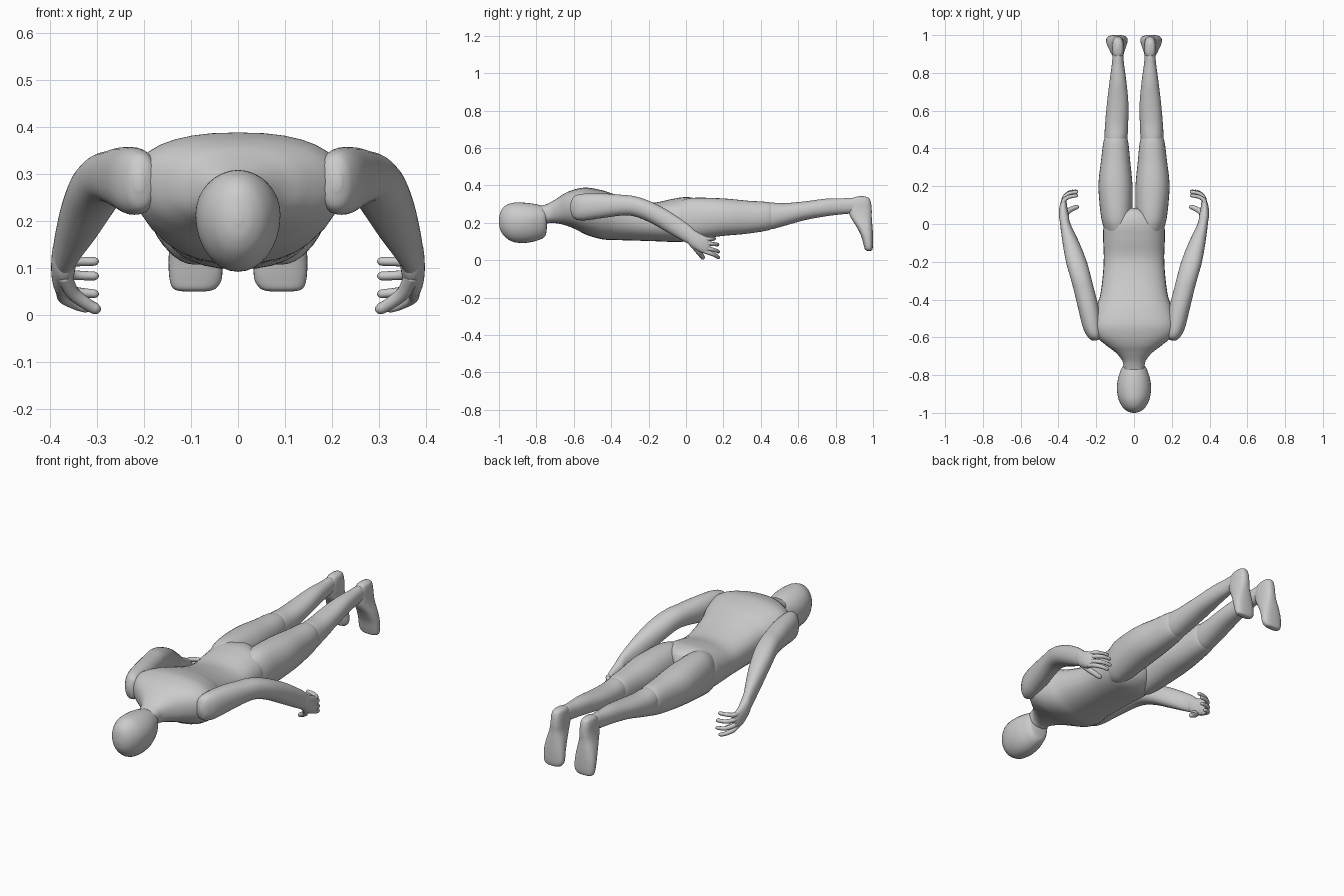
import bpy, bmesh, math
from mathutils import Vector

N = 32


def spline(rows, sub=6):
    """Catmull-Rom interpolation through rows of equal length."""
    out = []
    last = len(rows) - 1
    for i in range(last):
        p0, p1 = rows[max(i - 1, 0)], rows[i]
        p2, p3 = rows[i + 1], rows[min(i + 2, last)]
        for k in range(sub):
            t = k / sub
            out.append([0.5 * (2 * b + (c - a) * t + (2 * a - 5 * b + 4 * c - d) * t * t
                               + (3 * b - a - 3 * c + d) * t ** 3)
                        for a, b, c, d in zip(p0, p1, p2, p3)])
    out.append(list(rows[-1]))
    return out


def skin(name, rings, mirror=True):
    bm = bmesh.new()
    vr = [[bm.verts.new(p) for p in ring] for ring in rings]
    n = len(vr[0])
    for a, b in zip(vr, vr[1:]):
        for i in range(n):
            j = (i + 1) % n
            bm.faces.new((a[i], a[j], b[j], b[i]))
    bm.faces.new(vr[0])
    bm.faces.new(vr[-1])
    bmesh.ops.recalc_face_normals(bm, faces=bm.faces)
    for f in bm.faces:
        f.smooth = True
    me = bpy.data.meshes.new(name)
    bm.to_mesh(me)
    bm.free()
    ob = bpy.data.objects.new(name, me)
    bpy.context.collection.objects.link(ob)
    if mirror:
        ob.modifiers.new("mirror", 'MIRROR').use_mirror_merge = False
    return ob


def loft(name, rows, axis='y', power=2.2, mirror=True):
    """Rows: position, x min, x max, low, high, optional height of widest line."""
    rows = [r if len(r) == 6 else (*r, (r[3] + r[4]) / 2) for r in rows]
    rings = []
    for a, x0, x1, v0, v1, vm in spline(rows):
        ring = []
        for i in range(N):
            t = 2 * math.pi * i / N
            c, s = math.cos(t), math.sin(t)
            u = math.copysign(abs(c) ** (2 / power), c)
            w = math.copysign(abs(s) ** (2 / power), s)
            x = (x0 + x1) / 2 + (x1 - x0) / 2 * u
            v = vm + w * ((v1 - vm) if w > 0 else (vm - v0))
            ring.append((x, a, v) if axis == 'y' else (x, v, a))
        rings.append(ring)
    return skin(name, rings, mirror)


def finger(name, pts, r):
    """Tapered tube with a rounded tip."""
    path = [Vector(p) for p in spline(pts, 5)]
    path.append(path[-1] + (path[-1] - path[-2]).normalized() * r * 0.5)
    path.append(path[-1] + (path[-1] - path[-2]).normalized() * r * 0.2)
    m = len(path) - 1
    rings = []
    for i, p in enumerate(path):
        d = (path[min(i + 1, m)] - path[max(i - 1, 0)]).normalized()
        side = d.cross(Vector((0, 0, 1))).normalized()
        up = side.cross(d)
        rad = r * (1.1 - 0.35 * i / m) * {m: 0.25, m - 1: 0.7}.get(i, 1)
        rings.append([p + rad * (math.cos(k * math.pi / 6) * side + math.sin(k * math.pi / 6) * up)
                      for k in range(12)])
    skin(name, rings)


def centred(rows):
    return [(y, -w, w, z0, z1, zm) for y, w, z0, zm, z1 in rows]


# Head
loft("head", centred([
    (-1.0, .008, .195, .205, .22), (-.992, .034, .16, .21, .258), (-.97, .06, .127, .21, .288),
    (-.93, .081, .10, .212, .306), (-.88, .09, .092, .213, .308), (-.83, .087, .096, .215, .304),
    (-.79, .076, .107, .22, .297), (-.762, .065, .12, .225, .288), (-.748, .05, .14, .225, .278),
    (-.742, .01, .20, .225, .25)]), power=2.0, mirror=False)

# Neck, chest and pelvis
loft("torso", centred([
    (-.79, .05, .20, .245, .285), (-.75, .056, .195, .25, .298), (-.72, .064, .20, .257, .312),
    (-.68, .098, .195, .268, .337), (-.64, .15, .185, .28, .362), (-.59, .205, .165, .285, .38),
    (-.53, .222, .135, .285, .388), (-.45, .203, .112, .27, .374), (-.38, .18, .108, .25, .352),
    (-.28, .166, .105, .225, .322), (-.18, .16, .102, .21, .307), (-.08, .163, .098, .21, .326),
    (-.01, .158, .10, .215, .337), (.04, .11, .12, .22, .333), (.07, .06, .15, .23, .318),
    (.085, .015, .19, .24, .29)]), power=2.35, mirror=False)

# Legs
loft("thighs", [
    (-.08, .03, .135, .13, .29), (-.02, .014, .16, .108, .322), (.05, .008, .176, .112, .334),
    (.2, .008, .188, .13, .33), (.33, .02, .175, .142, .318), (.45, .034, .158, .163, .308),
    (.465, .06, .13, .19, .28)])
loft("lower_legs", [
    (.43, .05, .14, .185, .29), (.45, .036, .155, .165, .307), (.53, .031, .153, .185, .305),
    (.64, .03, .143, .215, .315), (.75, .04, .13, .235, .329), (.84, .052, .118, .246, .331),
    (.88, .056, .114, .25, .333), (.93, .06, .11, .26, .33)])

# Feet, toes pointing down
loft("feet", [
    (.05, .07, .115, .97, .988), (.056, .048, .137, .958, .996), (.08, .034, .146, .95, 1.0),
    (.13, .035, .147, .936, 1.0), (.18, .041, .139, .911, .997), (.23, .05, .125, .88, .993),
    (.27, .052, .118, .868, .993), (.31, .055, .115, .874, .988), (.333, .062, .108, .892, .977),
    (.342, .08, .09, .925, .95)], axis='z', power=2.6)

# Arms
loft("arms", [
    (-.618, .20, .22, .265, .30), (-.60, .175, .243, .225, .34), (-.55, .17, .27, .213, .355),
    (-.45, .185, .295, .225, .357), (-.35, .21, .319, .238, .35), (-.28, .228, .338, .235, .343),
    (-.2, .25, .36, .205, .318), (-.1, .289, .378, .15, .268), (0, .336, .391, .095, .2),
    (.04, .345, .393, .078, .165), (.06, .355, .385, .085, .135)])

# Palms
loft("hands", [
    (0, .35, .385, .11, .17), (.02, .344, .394, .078, .178), (.05, .346, .397, .058, .157),
    (.08, .352, .396, .042, .14), (.11, .356, .39, .036, .125), (.13, .36, .38, .05, .11)])

# Fingers curling inward
for i, (bz, tz, tx, dy) in enumerate([(.112, .114, .304, -.022), (.091, .083, .304, -.004),
                                      (.068, .045, .304, 0), (.05, .014, .322, 0)]):
    finger(f"finger_{i + 1}", [
        (.374, .095, bz), (.371, .135 + dy / 2, bz * .6 + tz * .4),
        (.345, .165 + dy, bz * .2 + tz * .8), (tx, .173 + dy, tz)], .0115)
finger("thumb", [(.37, .035, .085), (.352, .065, .048), (.322, .083, .024), (.302, .09, .013)], .015)
